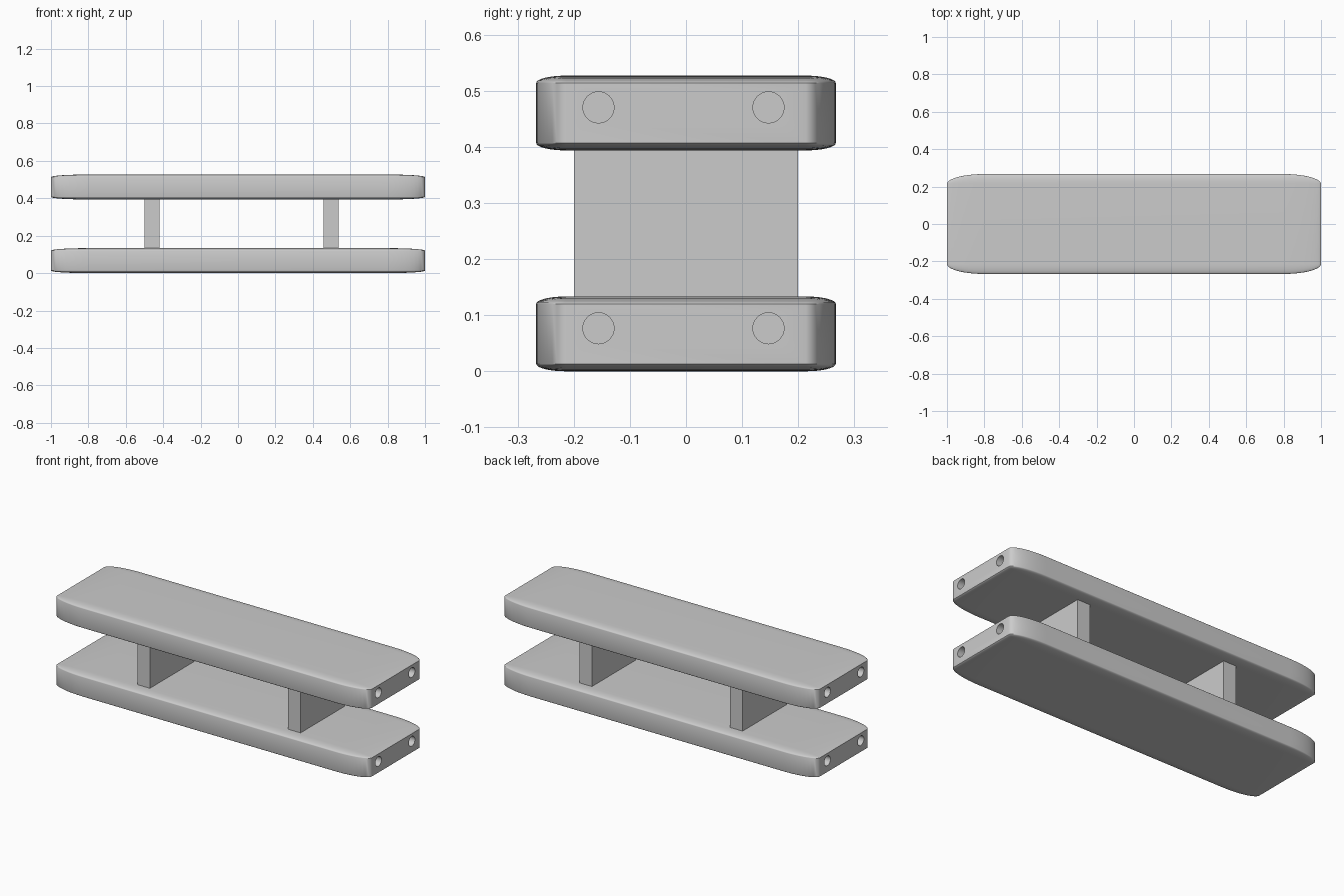
import bpy, bmesh, math
from mathutils import Matrix, Vector

if "Cube" in bpy.data.objects:
    bpy.data.objects.remove(bpy.data.objects["Cube"], do_unlink=True)

grey = bpy.data.materials.new("plain grey")
grey.use_nodes = True
colour = (0.6, 0.6, 0.6, 1)
grey.diffuse_color = colour
grey.node_tree.nodes["Principled BSDF"].inputs["Base Color"].default_value = colour

HALF = Vector((1, 0.267, 0.0667))      # half size of a board
HOLE_Y = (-0.156, 0.147)
HOLE_R, HOLE_DEPTH, HOLE_RISE = 0.0277, 0.2, 0.01


def make_object(name, bm, location=(0, 0, 0)):
    mesh = bpy.data.meshes.new(name)
    bm.to_mesh(mesh)
    bm.free()
    mesh.materials.append(grey)
    obj = bpy.data.objects.new(name, mesh)
    obj.location = location
    bpy.context.collection.objects.link(obj)
    return obj


def select_only(obj):
    bpy.ops.object.select_all(action='DESELECT')
    obj.select_set(True)
    bpy.context.view_layer.objects.active = obj


def make_board(name, z):
    # Rounded cube stretched to a plank, so its rounding stretches with it
    bm = bmesh.new()
    bmesh.ops.create_cube(bm, size=2)
    bmesh.ops.bevel(bm, geom=bm.edges[:], offset=0.2, offset_type='OFFSET',
                    segments=10, profile=0.5, affect='EDGES')
    bmesh.ops.scale(bm, vec=HALF, verts=bm.verts)
    board = make_object(name, bm, (0, 0, z))

    # Two blind holes in each end
    bm = bmesh.new()
    for side in (-1, 1):
        for y in HOLE_Y:
            place = (Matrix.Translation((side, y, HOLE_RISE))
                     @ Matrix.Rotation(math.pi / 2, 4, 'Y'))
            bmesh.ops.create_cone(bm, cap_ends=True, segments=32, radius1=HOLE_R,
                                  radius2=HOLE_R, depth=2 * HOLE_DEPTH, matrix=place)
    cutter = make_object("hole_cutter", bm, (0, 0, z))
    cutter.hide_render = True
    select_only(board)
    cut = board.modifiers.new("end holes", 'BOOLEAN')
    cut.operation = 'DIFFERENCE'
    cut.solver = 'EXACT'
    cut.object = cutter
    bpy.ops.object.modifier_apply(modifier=cut.name)
    bpy.data.objects.remove(cutter, do_unlink=True)
    bpy.ops.object.shade_smooth_by_angle(angle=math.radians(30))


def make_support(name, x):
    # Flat upright panel between the boards
    bm = bmesh.new()
    bmesh.ops.create_cube(bm, size=1)
    bmesh.ops.scale(bm, vec=(0.08, 0.4, 0.27), verts=bm.verts)
    make_object(name, bm, (x, 0, 0.2635))


make_board("lower_board", HALF.z)
make_board("upper_board", 0.527 - HALF.z)
make_support("right_support", -0.459)
make_support("left_support", 0.497)
